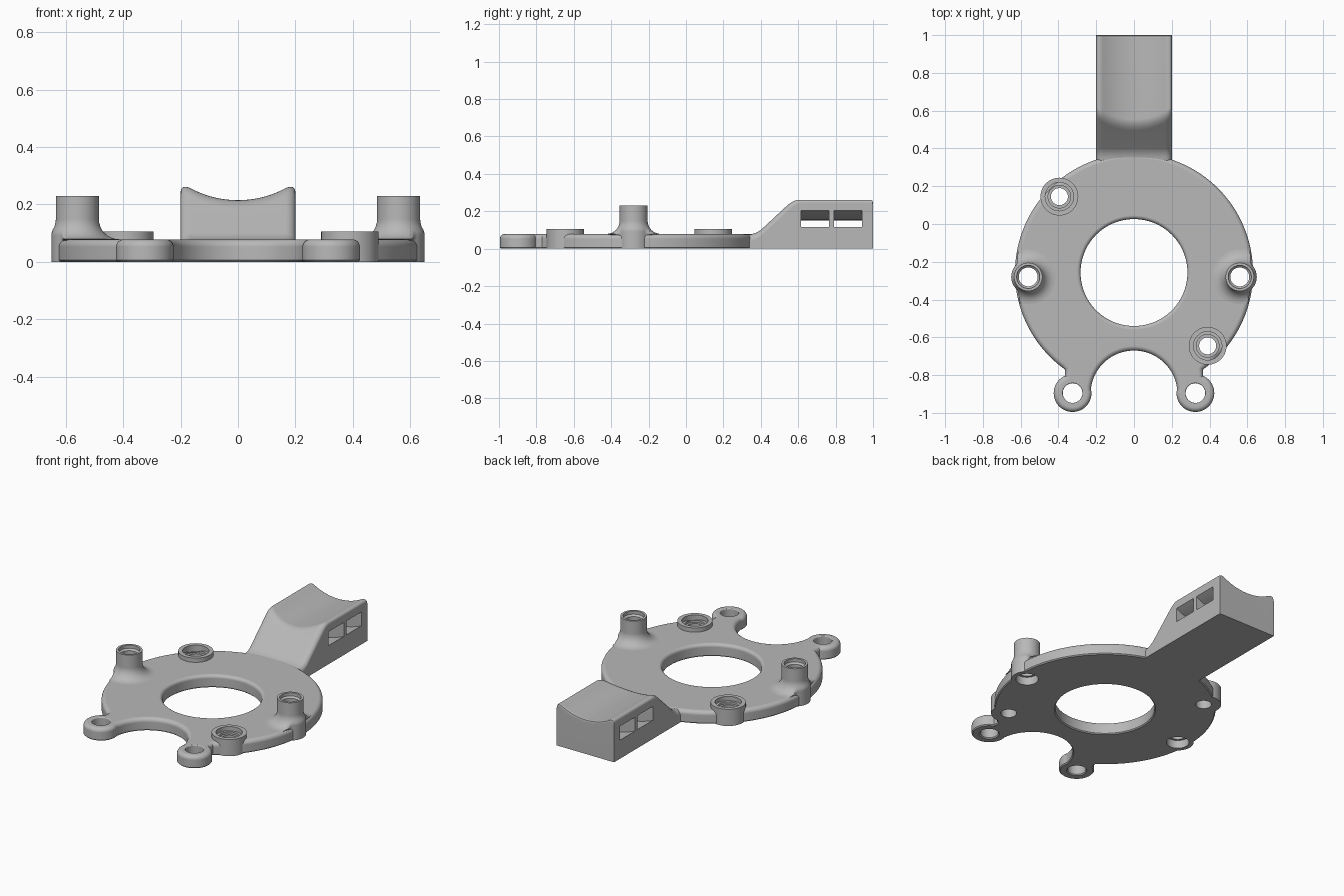
import bpy, bmesh
from math import sin, cos, pi, radians, sqrt
from mathutils import Vector

if "Cube" in bpy.data.objects:
    bpy.data.objects.remove(bpy.data.objects["Cube"], do_unlink=True)

grey = bpy.data.materials.new("light_grey")
grey.use_nodes = True
COLOUR = (0.48, 0.48, 0.48, 1)
grey.diffuse_color = COLOUR
grey.node_tree.nodes["Principled BSDF"].inputs["Base Color"].default_value = COLOUR

DISC = Vector((0, -0.257))
DISC_R = 0.63
TOP = 0.078
BOSSES = {"left": (0.56, -0.28), "right": (-0.56, -0.28)}
SOCKETS = {"front": (0.39, -0.645), "back": (-0.395, 0.145)}
LUG = (0.325, -0.895)


def finish(bm, name):
    bmesh.ops.recalc_face_normals(bm, faces=bm.faces)
    mesh = bpy.data.meshes.new(name)
    bm.to_mesh(mesh)
    bm.free()
    mesh.materials.append(grey)
    ob = bpy.data.objects.new(name, mesh)
    bpy.context.collection.objects.link(ob)
    return ob


def select(ob):
    bpy.ops.object.select_all(action="DESELECT")
    ob.select_set(True)
    bpy.context.view_layer.objects.active = ob


def smooth(ob):
    select(ob)
    bpy.ops.object.shade_smooth_by_angle(angle=radians(35))
    ob.modifiers.new("even_shading", "WEIGHTED_NORMAL").keep_sharp = True


def cut(ob, cutter):
    select(ob)
    mod = ob.modifiers.new("cut", "BOOLEAN")
    mod.operation, mod.solver, mod.object = "DIFFERENCE", "EXACT", cutter
    bpy.ops.object.modifier_apply(modifier=mod.name)
    bpy.data.objects.remove(cutter, do_unlink=True)


def loft(bm, rings, wrap=False, caps=False):
    """Skin closed rings of points in order."""
    vs = [[bm.verts.new(p) for p in ring] for ring in rings]
    pairs = list(zip(vs, vs[1:])) + ([(vs[-1], vs[0])] if wrap else [])
    for a, b in pairs:
        for i in range(len(a)):
            j = (i + 1) % len(a)
            bm.faces.new((a[i], a[j], b[j], b[i]))
    if caps:
        bm.faces.new(vs[0])
        bm.faces.new(vs[-1])
    return vs


def arc(centre, r, start, end, n):
    angles = [radians(start + (end - start) * i / n) for i in range(n + 1)]
    return [Vector((centre[0] + r * cos(a), centre[1] + r * sin(a))) for a in angles]


def inset(points, d):
    """Move a loop sideways into the material on its right."""
    out = []
    for i, p in enumerate(points):
        a = (p - points[i - 1]).normalized()
        b = (points[(i + 1) % len(points)] - p).normalized()
        na, nb = Vector((a.y, -a.x)), Vector((b.y, -b.x))
        out.append(p + (na + nb) * d / max(0.5, 1 + na.dot(nb)))
    return out


# Plate: disc with two lugs, a front notch and a large central opening
half = (arc(DISC, DISC_R, 90, -54.6, 80) + arc(LUG, 0.1, 66, -185, 44)
        + arc((0, -0.9), 0.23, 6, 90, 28))
outer = half + [Vector((-p.x, p.y)) for p in reversed(half[1:-1])]
loops = [(outer, 0.025), (arc(DISC, 0.283, 0, 360, 96)[:-1], 0.02)]
for s in (1, -1):
    loops.append((arc((s * LUG[0], LUG[1]), 0.052, 0, 360, 40)[:-1], 0.006))
bm = bmesh.new()
bottom, top = [], []
for points, r in loops:
    steps = [(0.006, 0), (0, 0.006)]
    for i in range(7):
        a = pi / 2 * i / 6
        steps.append((r * (1 - cos(a)), TOP - r + r * sin(a)))
    vs = loft(bm, [[(*p, z) for p in inset(points, d)] for d, z in steps])
    for ring, group in ((vs[0], bottom), (vs[-1], top)):
        group += [bm.edges.get((ring[i - 1], ring[i])) for i in range(len(ring))]
for group in (bottom, top):
    bmesh.ops.triangle_fill(bm, use_beauty=True, edges=group, normal=(0, 0, 1))
plate = finish(bm, "plate")
for spots, r in ((BOSSES, 0.07), (SOCKETS, 0.06)):
    for x, y in spots.values():
        bm = bmesh.new()
        circle = arc((x, y), r, 0, 360, 48)[:-1]
        loft(bm, [[(*p, z) for p in circle] for z in (-0.1, 0.2)], caps=True)
        cut(plate, finish(bm, "hole_cutter"))
smooth(plate)


def lathe(name, centre, profile, limit=None):
    """Turn a closed profile; limit trims the radius for each direction."""
    n = 64
    rings = []
    for r, z in profile:
        ring = []
        for i in range(n):
            d = Vector((cos(2 * pi * i / n), sin(2 * pi * i / n)))
            p = Vector(centre) + d * (min(r, limit(centre, d)) if limit else r)
            ring.append((*p, z))
        rings.append(ring)
    bm = bmesh.new()
    loft(bm, rings, wrap=True)
    smooth(finish(bm, name))


def to_rim(centre, d):
    c = Vector(centre) - DISC
    k = c.dot(d)
    return max(0.09, -k + sqrt(k * k - c.length_squared + DISC_R ** 2) - 0.012)


# Tall side bosses, flared where they meet the plate
flare = [(0.075 + 0.07 * (1 - cos(a)), 0.149 - 0.07 * sin(a))
         for a in (pi / 2 * i / 8 for i in range(9))]
boss = [(0.064, 0), (0.064, 0.05), (0.05, 0.05), (0.05, 0.2), (0.061, 0.21),
        (0.061, 0.23), (0.075, 0.23)] + flare + [(0.09, 0.06), (0.09, 0)]
for side, spot in BOSSES.items():
    lathe(side + "_boss", spot, boss, to_rim)

# Low screw sockets with a stepped hole
socket = [(0.045, 0), (0.045, 0.065), (0.075, 0.065), (0.075, 0.105),
          (0.1, 0.105), (0.1, 0)]
for side, spot in SOCKETS.items():
    lathe(side + "_socket", spot, socket)

# Arm: ramp up to a block with a hollow cradle along its top
SADDLE_R, SADDLE_Z = 0.349, 0.564
EDGE = 0.035
flat = 0.2 - EDGE
xs = [flat * i / 12 for i in range(13)] + [flat + EDGE * sin(pi / 2 * i / 7) for i in range(1, 8)]
xs = [-x for x in reversed(xs[1:])] + xs
rings = []
for x in xs:
    t = SADDLE_Z - sqrt(SADDLE_R ** 2 - x * x)
    u = min(1, max(0, (abs(x) - flat) / EDGE))
    drop = EDGE * (1 - sqrt(1 - u * u))
    yc = 0.4 + (t - 0.1) / 0.93
    path = [(0.3, 0.07), (0.35, 0.077), (0.375, 0.085), (0.4, 0.1)]
    p0, p1, p2 = Vector((yc - 0.03, t - 0.028)), Vector((yc, t)), Vector((yc + 0.03, t))
    for k in range(6):
        f = k / 5
        path.append(p0 * (1 - f) ** 2 + p1 * 2 * f * (1 - f) + p2 * f * f)
    path += [(0.985, t), (0.996, t - 0.004), (1, t - 0.015)]
    rings.append([(x, y, z - drop) for y, z in path] + [(x, 1, 0), (x, 0.3, 0)])
bm = bmesh.new()
loft(bm, rings, caps=True)
arm = finish(bm, "arm")

# Curved strap slots through the arm, following the cradle
section = (arc((0, SADDLE_Z), 0.412, -128, -52, 28)
           + arc((0, SADDLE_Z), 0.49, -52, -128, 28))
for y in (0.615, 0.79):
    bm = bmesh.new()
    loft(bm, [[(p.x, yy, p.y) for p in section] for yy in (y, y + 0.15)], caps=True)
    cut(arm, finish(bm, "slot_cutter"))
smooth(arm)
